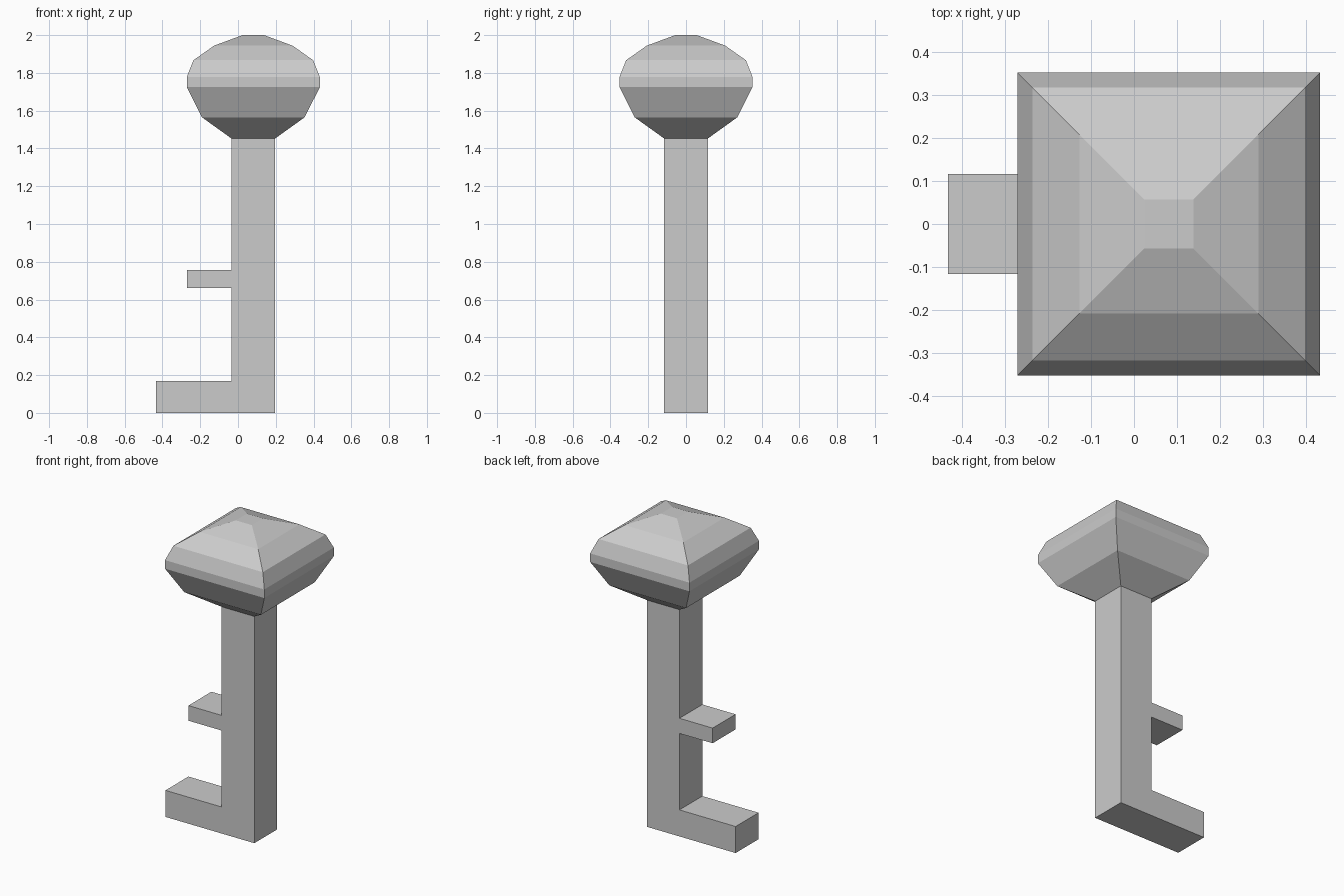
import bpy, bmesh

if "Cube" in bpy.data.objects:
    bpy.data.objects.remove(bpy.data.objects["Cube"])

CX = 0.081      # centre line of shaft and head
HALF = 0.116    # half thickness of shaft and teeth


def finish(bm, name):
    bmesh.ops.recalc_face_normals(bm, faces=bm.faces)
    mesh = bpy.data.meshes.new(name)
    bm.to_mesh(mesh)
    bm.free()
    obj = bpy.data.objects.new(name, mesh)
    bpy.context.collection.objects.link(obj)
    return obj


# Shaft with two teeth: one side profile (x, z) extruded through y
L, R = CX - HALF, CX + HALF
profile = [(R, 0), (R, 1.453), (L, 1.453), (L, 0.757), (-0.27, 0.757),
           (-0.27, 0.66), (L, 0.66), (L, 0.17), (-0.433, 0.17), (-0.433, 0)]
bm = bmesh.new()
face = bm.faces.new([bm.verts.new((x, -HALF, z)) for x, z in profile])
ext = bmesh.ops.extrude_face_region(bm, geom=[face], use_keep_orig=True)
bmesh.ops.translate(bm, vec=(0, 2 * HALF, 0),
                    verts=[v for v in ext["geom"] if isinstance(v, bmesh.types.BMVert)])
bm.normal_update()
# the top end is hidden by the head, so leave it open
hidden = [f for f in bm.faces if all(v.co.z > 1.45 for v in f.verts)]
bmesh.ops.delete(bm, geom=hidden, context='FACES_ONLY')
finish(bm, "toothed_shaft")

# Head: square rings (half width, z) joined from the shaft up to a flat top
rings = [(HALF, 1.453), (0.272, 1.565), (0.352, 1.724), (0.352, 1.779),
         (0.317, 1.867), (0.208, 1.944), (0.057, 2.0)]
bm = bmesh.new()
loops = [[bm.verts.new((CX + sx * h, sy * h, z))
          for sx, sy in ((-1, -1), (1, -1), (1, 1), (-1, 1))] for h, z in rings]
for low, high in zip(loops, loops[1:]):
    for i in range(4):
        j = (i + 1) % 4
        bm.faces.new((low[i], low[j], high[j], high[i]))
bm.faces.new(loops[-1])
finish(bm, "faceted_head")
